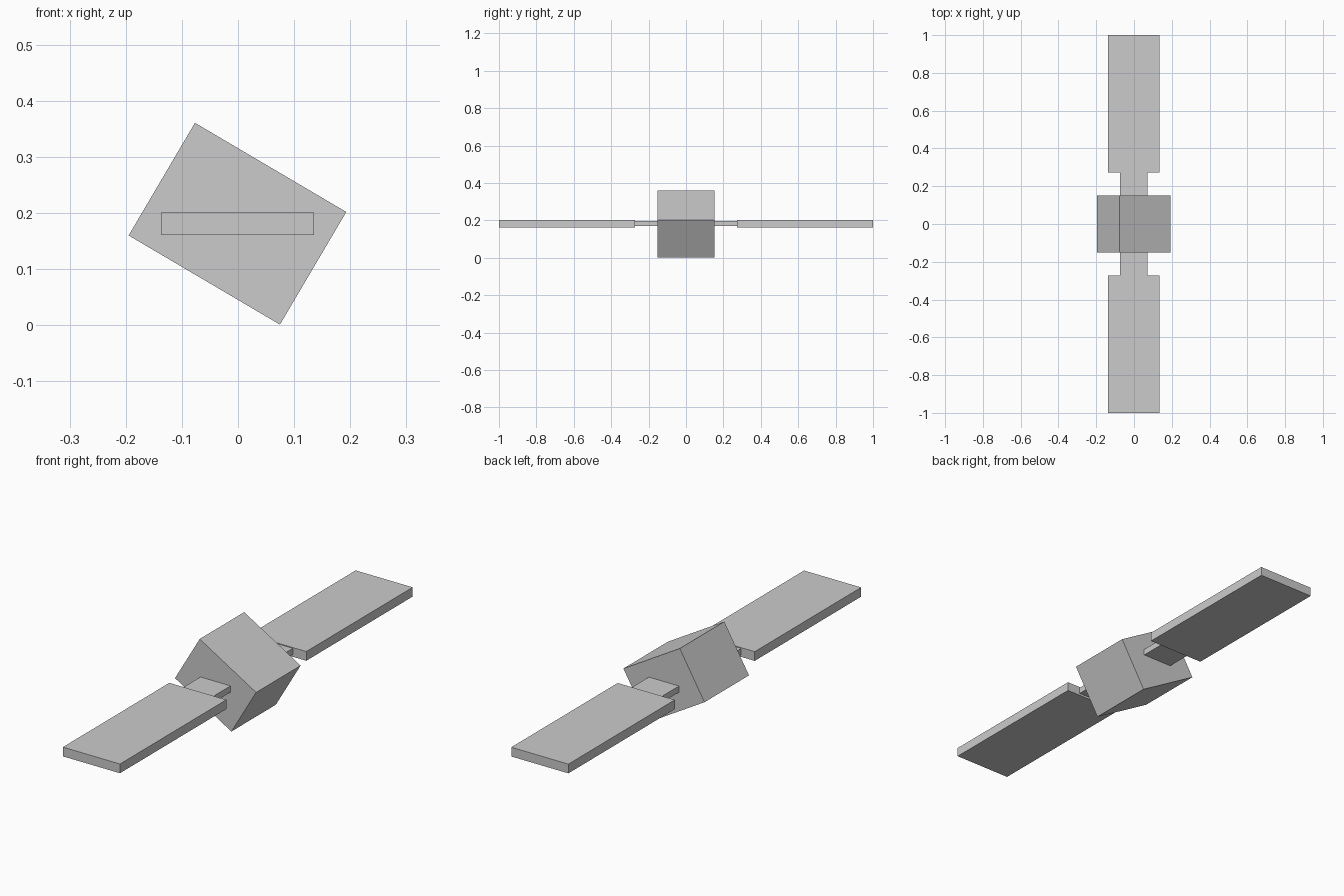
import bpy, math

if "Cube" in bpy.data.objects:
    bpy.data.objects.remove(bpy.data.objects["Cube"])

def box(name, size, loc, tilt=0.0):
    bpy.ops.mesh.primitive_cube_add(size=1, location=loc, rotation=(0, tilt, 0))
    ob = bpy.context.object
    ob.name = name
    ob.scale = size
    bpy.ops.object.transform_apply(location=False, rotation=True, scale=True)
    return ob

# Tilted central body
box("body", (0.313, 0.304, 0.233), (-0.001, 0, 0.181), math.radians(30.5))

# Mirrored arms and flat panels
for side, s in (("front", -1), ("back", 1)):
    box(side + "_arm", (0.144, 0.123, 0.027), (-0.001, s * 0.2125, 0.184))
    box(side + "_panel", (0.273, 0.727, 0.04), (-0.001, s * 0.6365, 0.181))
